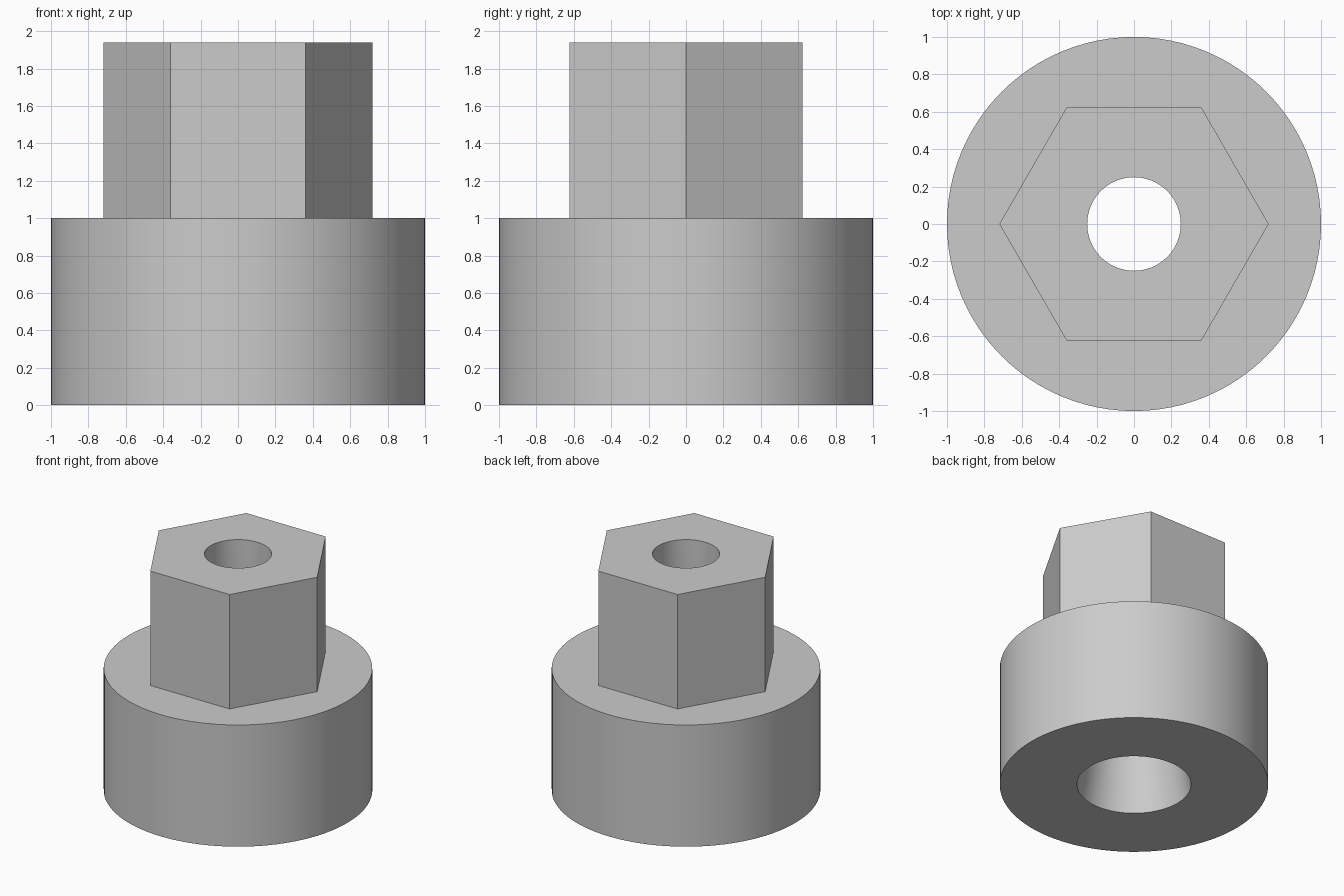
import bpy
import bmesh
from math import cos, sin, pi, radians

default = bpy.data.objects.get("Cube")
if default:
    bpy.data.objects.remove(default, do_unlink=True)

SEGMENTS = 96
BASE_RADIUS, BASE_HEIGHT = 1.0, 1.0
HEX_RADIUS, TOTAL_HEIGHT = 0.72, 1.94
BORE_TOP, BORE_BOTTOM = 0.25, 0.425

grey = bpy.data.materials.new("plain grey")
grey.use_nodes = True
colour = (0.6, 0.6, 0.6, 1)
grey.diffuse_color = colour
grey.node_tree.nodes["Principled BSDF"].inputs["Base Color"].default_value = colour


def circle(radius):
    return lambda angle: radius


def hexagon(radius):
    # Distance to the hexagon's edge, with corners on the x axis
    return lambda angle: radius * cos(pi / 6) / cos(angle % (pi / 3) - pi / 6)


def ring(bm, outline, z):
    verts = []
    for i in range(SEGMENTS):
        a = 2 * pi * i / SEGMENTS
        r = outline(a)
        verts.append(bm.verts.new((r * cos(a), r * sin(a), z)))
    return verts


# Closed section: base wall, shoulder, hexagonal wall, top, straight bore, tapered bore
section = [
    (circle(BASE_RADIUS), 0),
    (circle(BASE_RADIUS), BASE_HEIGHT),
    (hexagon(HEX_RADIUS), BASE_HEIGHT),
    (hexagon(HEX_RADIUS), TOTAL_HEIGHT),
    (circle(BORE_TOP), TOTAL_HEIGHT),
    (circle(BORE_TOP), BASE_HEIGHT),
    (circle(BORE_BOTTOM), 0),
]

bm = bmesh.new()
rings = [ring(bm, outline, z) for outline, z in section]
for lower, upper in zip(rings, rings[1:] + rings[:1]):
    for i in range(SEGMENTS):
        j = (i + 1) % SEGMENTS
        bm.faces.new((lower[i], lower[j], upper[j], upper[i]))
bmesh.ops.recalc_face_normals(bm, faces=bm.faces)

mesh = bpy.data.meshes.new("hex_head_bushing")
bm.to_mesh(mesh)
bm.free()
mesh.materials.append(grey)
bushing = bpy.data.objects.new("hex_head_bushing", mesh)
bpy.context.collection.objects.link(bushing)

# Smooth round walls, sharp rims and hexagon corners
bpy.ops.object.select_all(action='DESELECT')
bushing.select_set(True)
bpy.context.view_layer.objects.active = bushing
bpy.ops.object.shade_smooth_by_angle(angle=radians(30))
